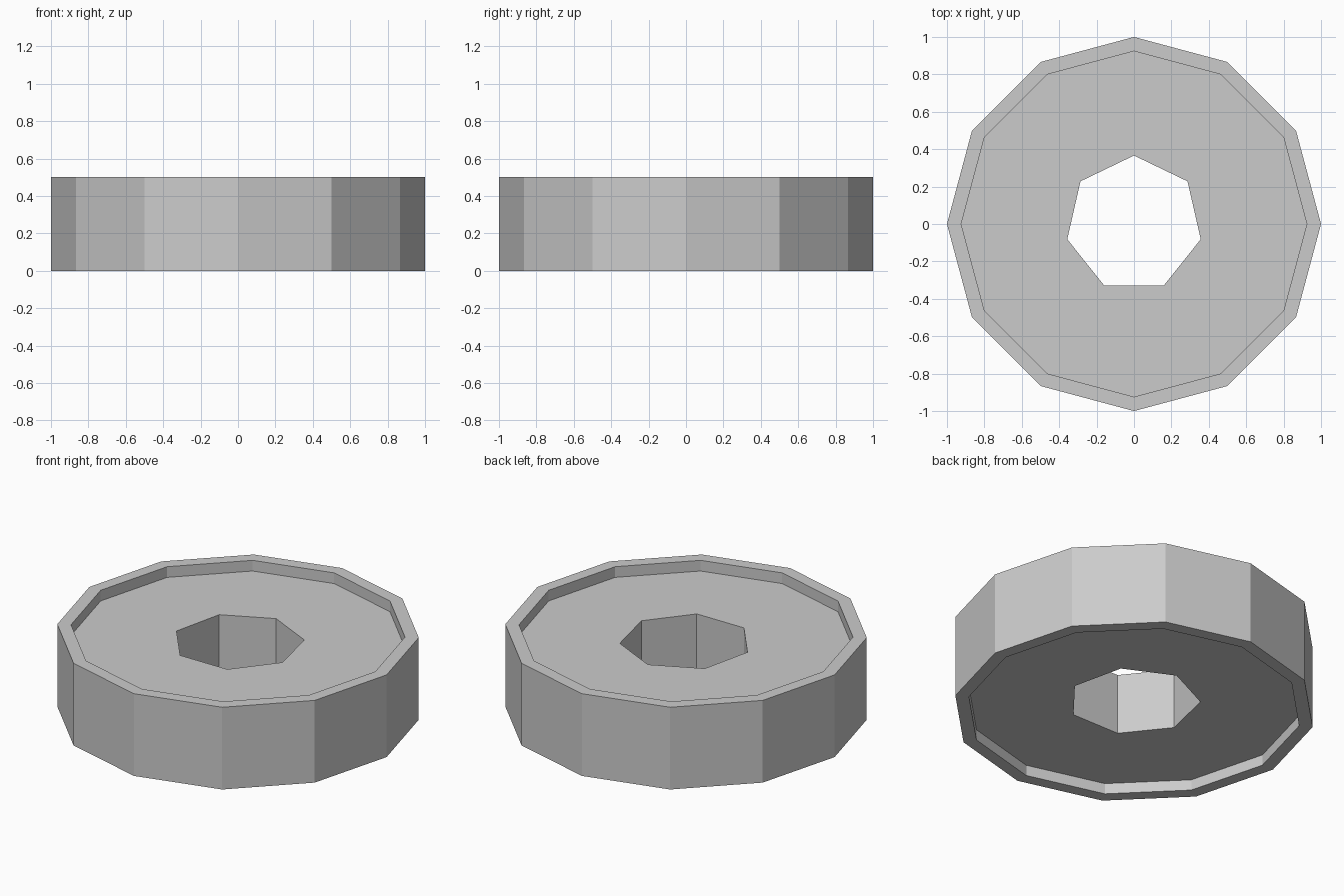
import bpy, bmesh
from math import sin, cos, tau

if "Cube" in bpy.data.objects:
    bpy.data.objects.remove(bpy.data.objects["Cube"])

HEIGHT, RECESS = 0.5, 0.065
RIM_R, FACE_R, BORE_R = 1.0, 0.924, 0.366

bm = bmesh.new()


def ring(sides, radius, z):
    """Closed polygon with its first corner on +y."""
    verts = [bm.verts.new((radius * sin(tau * i / sides),
                           radius * cos(tau * i / sides), z))
             for i in range(sides)]
    edges = [bm.edges.new((verts[i], verts[(i + 1) % sides]))
             for i in range(sides)]
    return verts, edges


def wall(a, b):
    """Quads joining two rings with the same number of sides."""
    n = len(a[0])
    for i in range(n):
        j = (i + 1) % n
        bm.faces.new((a[0][i], a[0][j], b[0][j], b[0][i]))


def end(z_rim, z_face):
    """Rim, recess wall and recessed face of one end."""
    outer = ring(12, RIM_R, z_rim)
    lip = ring(12, FACE_R, z_rim)
    floor = ring(12, FACE_R, z_face)
    bore = ring(7, BORE_R, z_face)
    wall(outer, lip)
    wall(lip, floor)
    bmesh.ops.triangle_fill(bm, use_beauty=True, edges=floor[1] + bore[1])
    return outer, bore


# Both ends, then the outer side and the seven-sided bore
bottom_outer, bottom_bore = end(0, RECESS)
top_outer, top_bore = end(HEIGHT, HEIGHT - RECESS)
wall(bottom_outer, top_outer)
wall(bottom_bore, top_bore)
bmesh.ops.recalc_face_normals(bm, faces=bm.faces[:])

mesh = bpy.data.meshes.new("recessed_ring")
bm.to_mesh(mesh)
bm.free()
obj = bpy.data.objects.new("recessed_ring", mesh)
bpy.context.collection.objects.link(obj)
